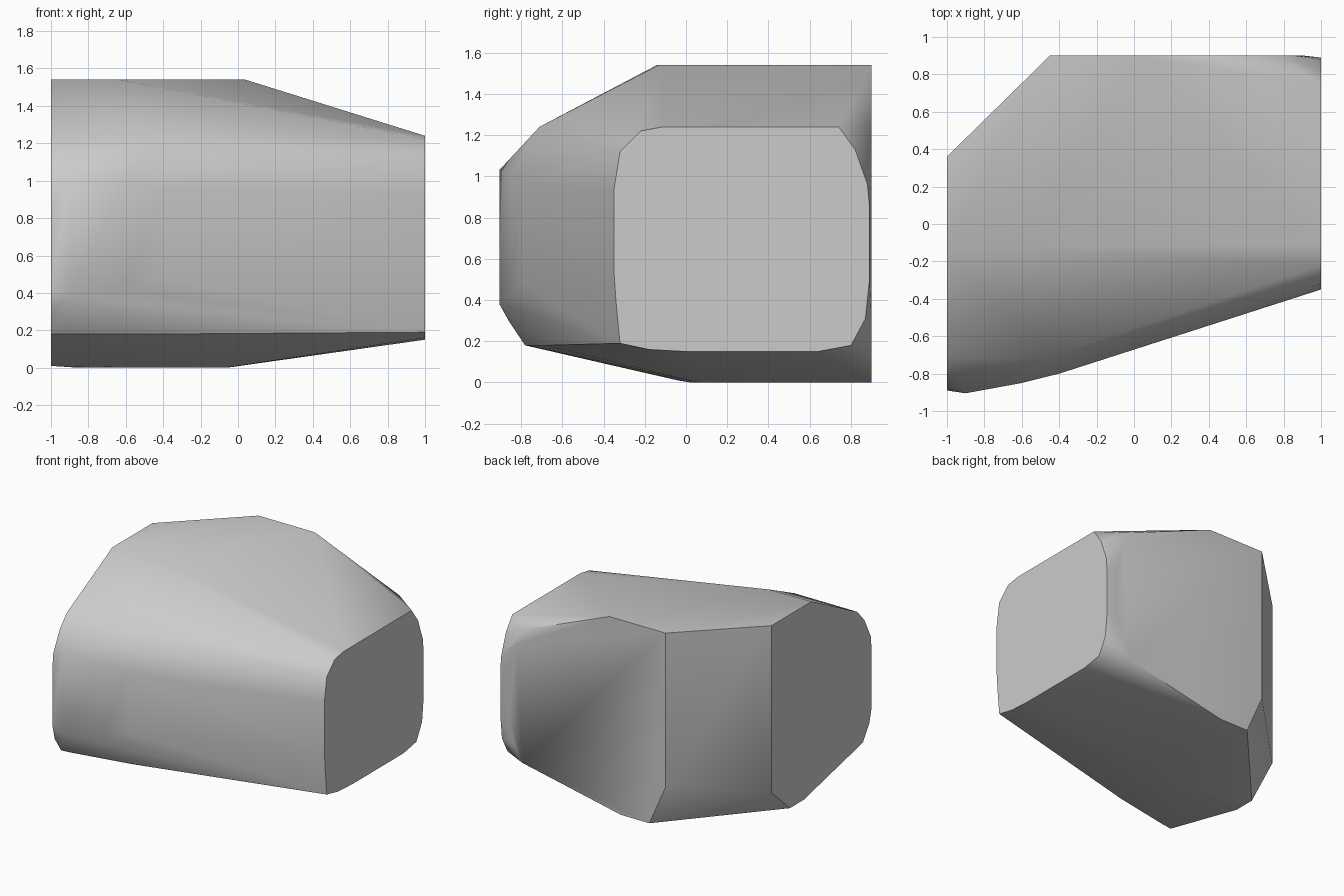
import bpy
import bmesh
import math

cube = bpy.data.objects.get("Cube")
if cube:
    bpy.data.objects.remove(cube, do_unlink=True)

stone_grey = bpy.data.materials.new("stone grey")
stone_grey.use_nodes = True
colour = (0.6, 0.6, 0.6, 1.0)
stone_grey.diffuse_color = colour
stone_grey.node_tree.nodes["Principled BSDF"].inputs["Base Color"].default_value = colour


def cap_x(x, outline):
    """Outline of an end cap, given as (y, z) pairs."""
    return [(x, y, z) for y, z in outline]


def cap_y(y, outline):
    """Outline of the back cap, given as (x, z) pairs."""
    return [(x, y, z) for x, z in outline]


def level(z, outline):
    """Outline of a horizontal plateau, given as (x, y) pairs."""
    return [(x, y, z) for x, y in outline]


# Rounded flat end on the left
left_end = cap_x(1, [
    (-.22, 1.22), (-.11, 1.24), (.74, 1.24), (.82, 1.13), (.88, .96),
    (.89, .85), (.89, .5), (.87, .31), (.8, .18), (.64, .15), (0, .15),
    (-.18, .16), (-.32, .19), (-.34, .4), (-.35, .55), (-.35, .93),
    (-.32, 1.12)])

# Large flat end on the right
right_end = cap_x(-1, [
    (.36, 1.54), (-.14, 1.54), (-.71, 1.24), (-.8, 1.14), (-.88, .98),
    (-.89, .85), (-.89, .42), (-.86, .3), (-.78, .18), (-.04, .01),
    (.13, .01), (.36, .22)])

# Flat back
back = cap_y(.9, [
    (-.45, 1.54), (.04, 1.54), (.78, 1.24), (.86, 1.1), (.91, .9),
    (.91, .5), (.87, .3), (.8, .18), (-.45, .32)])

# Top plateau, flat underside, and the bulging front
crown = level(1.54, [(-.63, -.13), (-.1, .68)])
underside = level(0, [(-.85, .04), (-.4, .02), (-.07, .06), (-.06, .9), (-.31, .9)])
front_shoulder = level(1.24, [(-.45, -.71)])
front_foot = level(.18, [(-.92, -.77), (-.45, -.68)])
front_bulge = [p for x, y, low, high in
               [(-.9, -.905, .38, 1.03), (-.6, -.85, .42, 1), (-.4, -.8, .48, .96)]
               for p in ((x, y, low), (x, y, high))]

# Wrap all the outlines in one faceted shell
bm = bmesh.new()
for point in (left_end + right_end + back + crown + underside
              + front_shoulder + front_foot + front_bulge):
    bm.verts.new(point)
bmesh.ops.remove_doubles(bm, verts=bm.verts[:], dist=0.002)
hull = bmesh.ops.convex_hull(bm, input=bm.verts[:])
loose = {g for g in hull["geom_interior"] + hull["geom_unused"]
         if isinstance(g, bmesh.types.BMVert)}
bmesh.ops.delete(bm, geom=list(loose), context="VERTS")
bmesh.ops.dissolve_limit(bm, angle_limit=math.radians(0.5),
                         verts=bm.verts[:], edges=bm.edges[:])
bmesh.ops.recalc_face_normals(bm, faces=bm.faces[:])

mesh = bpy.data.meshes.new("boulder")
bm.to_mesh(mesh)
bm.free()
mesh.materials.append(stone_grey)
boulder = bpy.data.objects.new("boulder", mesh)
bpy.context.collection.objects.link(boulder)

# Soft rounding on the weathered sides, crisp edges around the flat cuts
bpy.context.view_layer.objects.active = boulder
boulder.select_set(True)
bpy.ops.object.shade_smooth_by_angle(angle=math.radians(40))
